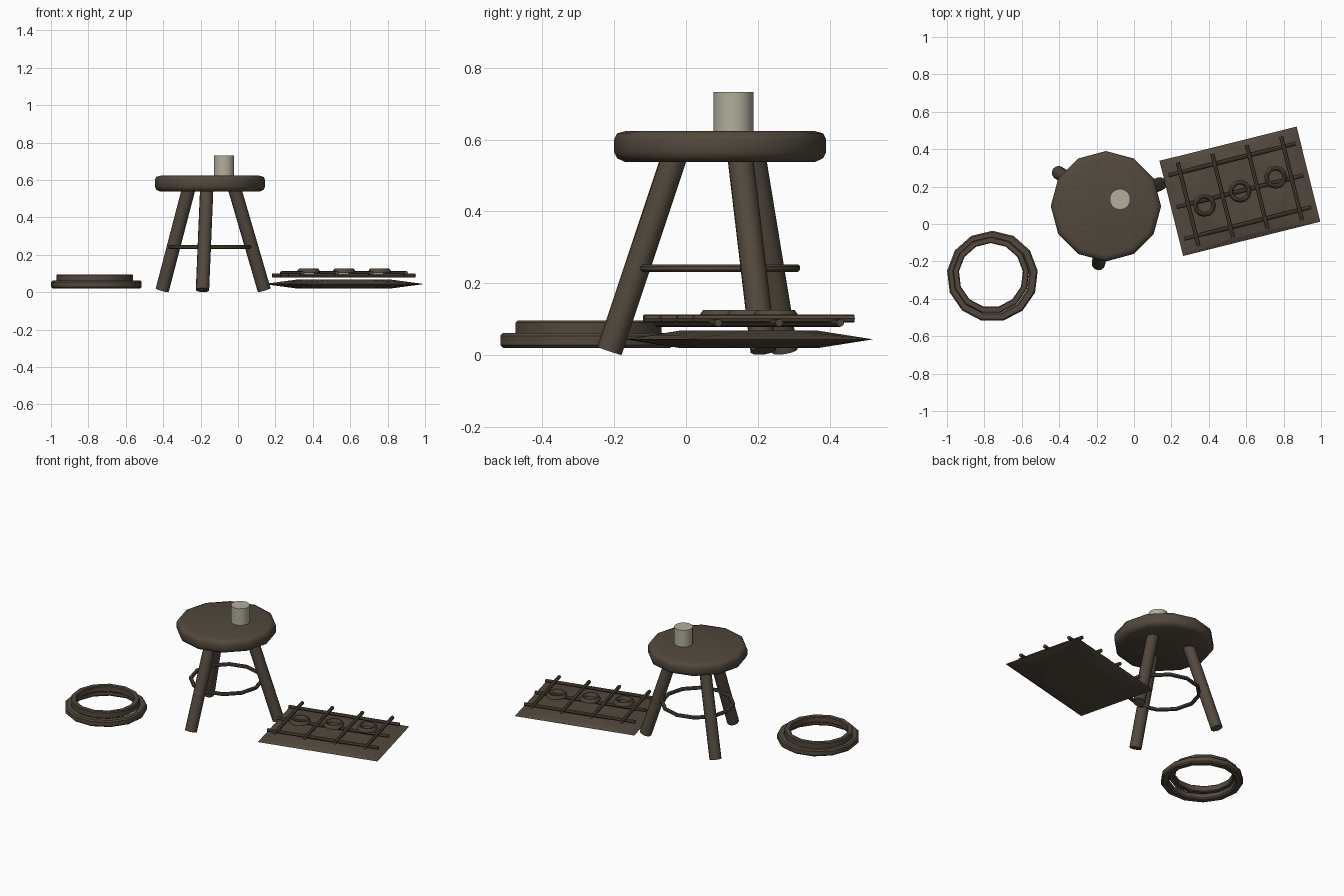
import bpy, bmesh, math
from mathutils import Vector, Matrix

cube = bpy.data.objects.get("Cube")
if cube:
    bpy.data.objects.remove(cube, do_unlink=True)


def make_material(name, color):
    mat = bpy.data.materials.new(name)
    mat.use_nodes = True
    mat.diffuse_color = color
    bsdf = next(n for n in mat.node_tree.nodes if n.type == 'BSDF_PRINCIPLED')
    bsdf.inputs["Base Color"].default_value = color
    return mat


WOOD = make_material("dark brown wood", (0.085, 0.066, 0.046, 1))
CERAMIC = make_material("pale grey ceramic", (0.45, 0.43, 0.34, 1))


def finish(bm, name, mat, angle=40):
    bmesh.ops.recalc_face_normals(bm, faces=bm.faces[:])
    mesh = bpy.data.meshes.new(name)
    bm.to_mesh(mesh)
    bm.free()
    mesh.materials.append(mat)
    obj = bpy.data.objects.new(name, mesh)
    bpy.context.collection.objects.link(obj)
    if angle:
        bpy.ops.object.select_all(action='DESELECT')
        obj.select_set(True)
        bpy.context.view_layer.objects.active = obj
        bpy.ops.object.shade_smooth_by_angle(angle=math.radians(angle))
    return obj


def lathe(name, center, profile, sides, mat=WOOD, ring=False, angle=40):
    """Spin (radius, z) points; a ring closes its profile, a solid is capped."""
    bm = bmesh.new()
    loops = []
    for r, z in profile:
        loop = []
        for i in range(sides):
            a = math.pi / 2 + math.tau * i / sides
            loop.append(bm.verts.new((center[0] + r * math.cos(a),
                                      center[1] + r * math.sin(a), z)))
        loops.append(loop)
    pairs = list(zip(loops, loops[1:]))
    if ring:
        pairs.append((loops[-1], loops[0]))
    else:
        bm.faces.new(loops[0])
        bm.faces.new(loops[-1])
    for lo, hi in pairs:
        for i in range(sides):
            j = (i + 1) % sides
            bm.faces.new((lo[i], lo[j], hi[j], hi[i]))
    return finish(bm, name, mat, angle)


def rod(name, start, end, radius, sides):
    a, b = Vector(start), Vector(end)
    bm = bmesh.new()
    turn = (b - a).to_track_quat('Z', 'Y').to_matrix().to_4x4()
    bmesh.ops.create_cone(bm, cap_ends=True, segments=sides, radius1=radius,
                          radius2=radius, depth=(b - a).length,
                          matrix=Matrix.Translation((a + b) / 2) @ turn)
    return finish(bm, name, WOOD)


def band(inner, outer, low, high, c):
    """Chamfered rectangular cross-section for a ring."""
    return [(inner, low + c), (inner + c, low), (outer - c, low), (outer, low + c),
            (outer, high - c), (outer - c, high), (inner + c, high), (inner, high - c)]


# Stool
STOOL = (-0.15, 0.095)
lathe("seat", STOOL, [(0.265, 0.538), (0.287, 0.548), (0.295, 0.565),
                      (0.295, 0.6), (0.287, 0.617), (0.262, 0.624)], 12, angle=50)
legs = {"front_leg": ((-0.19, -0.213, 0.012), (-0.167, -0.03, 0.56)),
        "right_leg": ((-0.405, 0.275, 0.012), (-0.262, 0.185, 0.56)),
        "left_leg": ((0.14, 0.215, 0.012), (-0.02, 0.15, 0.56))}
for name, (foot, top) in legs.items():
    rod(name, foot, top, 0.036, 12)
lathe("foot_ring", STOOL, band(0.2, 0.222, 0.232, 0.252, 0.005), 12, ring=True)

# Cup on the seat
lathe("cup", (-0.075, 0.132), [(0.056, 0.62), (0.056, 0.732)], 14, CERAMIC)

# Stacked hoops
lathe("lower_hoop", (-0.757, -0.28), band(0.198, 0.244, 0.02, 0.062, 0.008), 13, ring=True)
lathe("upper_hoop", (-0.765, -0.274), band(0.172, 0.206, 0.055, 0.096, 0.005), 13, ring=True)

# Padded mat: thick eight-sided middle tapering to a thin rectangle
MAT = Matrix.Translation((0.566, 0.175, 0)) @ Matrix.Rotation(math.radians(14), 4, 'Z')
bm = bmesh.new()
for x in (-0.378, 0.378):
    for y in (-0.262, 0.262):
        bm.verts.new(MAT @ Vector((x, y, 0.044)))
for scale, half in ((0.95, 0.012), (0.7, 0.024)):
    for i in range(8):
        a = math.tau * (i + 0.5) / 8
        for z in (0.044 - half, 0.044 + half):
            bm.verts.new(MAT @ Vector((0.37 * scale * math.cos(a),
                                       0.27 * scale * math.sin(a), z)))
hull = bmesh.ops.convex_hull(bm, input=bm.verts[:])
loose = [v for v in bm.verts if not v.link_faces]
bmesh.ops.delete(bm, geom=loose, context='VERTS')
finish(bm, "padded_mat", WOOD, 0)

# Lattice of rods over the mat
for i, v in enumerate((-0.175, 0, 0.175)):
    rod(f"long_rod_{i + 1}", MAT @ Vector((-0.35, v, 0.09)),
        MAT @ Vector((0.35, v, 0.09)), 0.011, 8)
for i in range(4):
    u = -0.285 + 0.19 * i
    rod(f"cross_rod_{i + 1}", MAT @ Vector((u, -0.23, 0.102)),
        MAT @ Vector((u, 0.23, 0.102)), 0.011, 8)

# Small rings resting on the lattice
for i in (-1, 0, 1):
    lathe(f"small_ring_{i + 2}", (0.567 + 0.19 * i, 0.175 + 0.075 * i),
          [(0.036, 0.103), (0.062, 0.103), (0.062, 0.112), (0.052, 0.126),
           (0.044, 0.126), (0.036, 0.112)], 12, ring=True)
